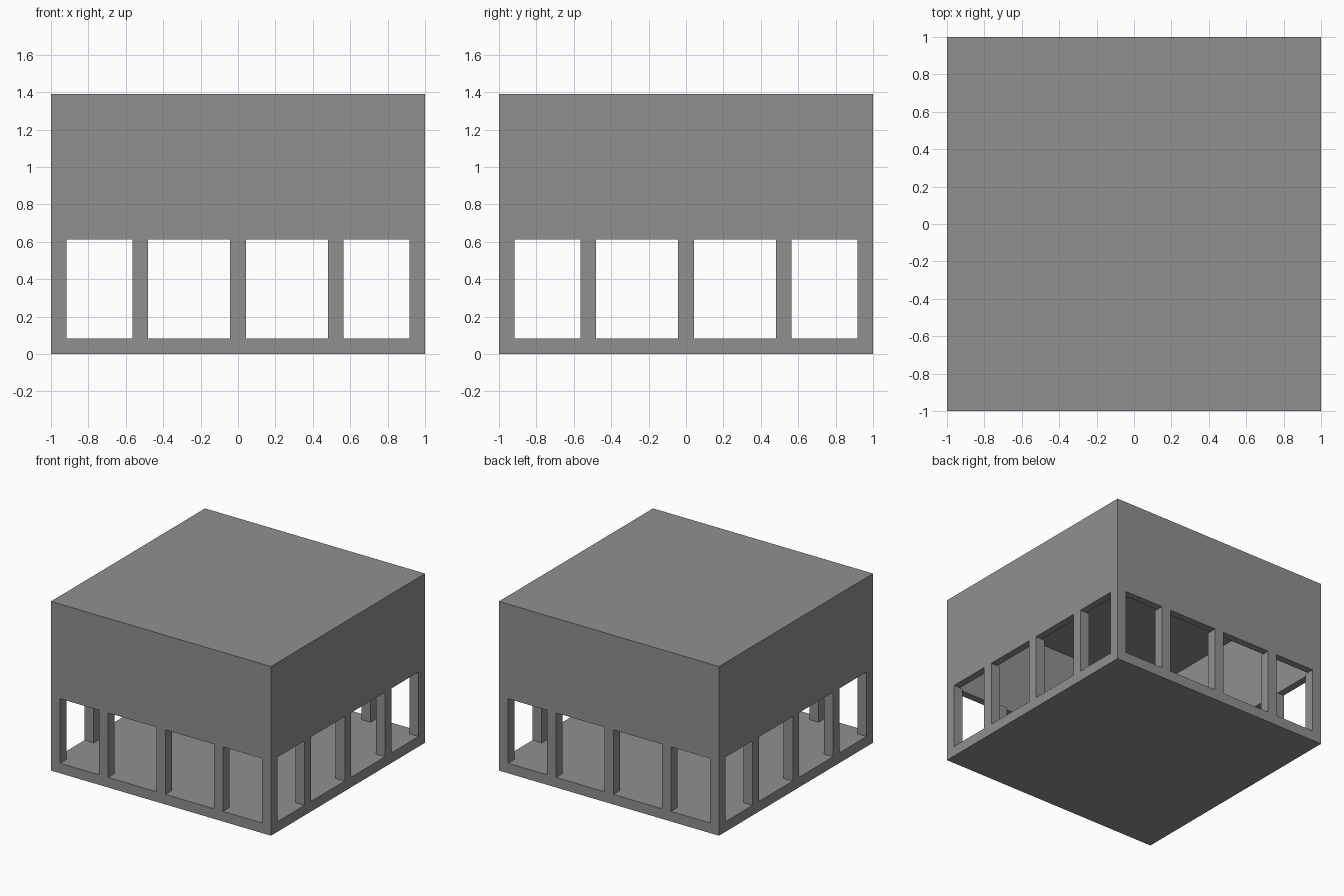
import bpy
import bmesh

WALL = 0.083      # thickness of slabs, walls and posts
SILL = 0.083      # top of the floor slab
LINTEL = 0.613    # underside of the upper walls
TOP = 1.39

default = bpy.data.objects.get("Cube")
if default:
    bpy.data.objects.remove(default, do_unlink=True)

grey = bpy.data.materials.new("concrete_grey")
grey.use_nodes = True
colour = (0.28, 0.28, 0.28, 1)
grey.diffuse_color = colour
grey.node_tree.nodes["Principled BSDF"].inputs["Base Color"].default_value = colour


def box_mesh(lo, hi):
    """Box between two opposite corners."""
    bm = bmesh.new()
    bmesh.ops.create_cube(bm, size=1)
    for v in bm.verts:
        v.co = [a if c < 0 else b for c, a, b in zip(v.co, lo, hi)]
    return bm


def add_part(name, bm):
    bm.normal_update()
    mesh = bpy.data.meshes.new(name)
    bm.to_mesh(mesh)
    bm.free()
    mesh.materials.append(grey)
    obj = bpy.data.objects.new(name, mesh)
    bpy.context.collection.objects.link(obj)
    return obj


# Floor slab
add_part("floor_slab", box_mesh((-1, -1, 0), (1, 1, SILL)))

# Upper storey: a box hollowed from below, leaving walls and a roof
bm = box_mesh((-1, -1, LINTEL), (1, 1, TOP))
bm.normal_update()
bottom = min(bm.faces, key=lambda f: f.calc_center_median().z)
bmesh.ops.inset_region(bm, faces=[bottom], thickness=WALL)
for v in bottom.verts:
    v.co.z = LINTEL
hollow = bmesh.ops.extrude_face_region(bm, geom=[bottom])
for item in hollow["geom"]:
    if isinstance(item, bmesh.types.BMVert):
        item.co.z = TOP - WALL
if bottom.is_valid:
    bmesh.ops.delete(bm, geom=[bottom], context="FACES_ONLY")
bmesh.ops.recalc_face_normals(bm, faces=bm.faces)
add_part("upper_walls_and_roof", bm)

# Posts between the openings, on all four sides
EDGE = 1 - WALL / 2
centres = (-EDGE, -0.522, 0, 0.522, EDGE)
for i, x in enumerate(centres):
    for j, y in enumerate(centres):
        if abs(x) == EDGE or abs(y) == EDGE:
            h = WALL / 2
            kind = "corner_post" if abs(x) == abs(y) else "wall_post"
            add_part(f"{kind}_{i}_{j}",
                     box_mesh((x - h, y - h, SILL), (x + h, y + h, LINTEL)))
